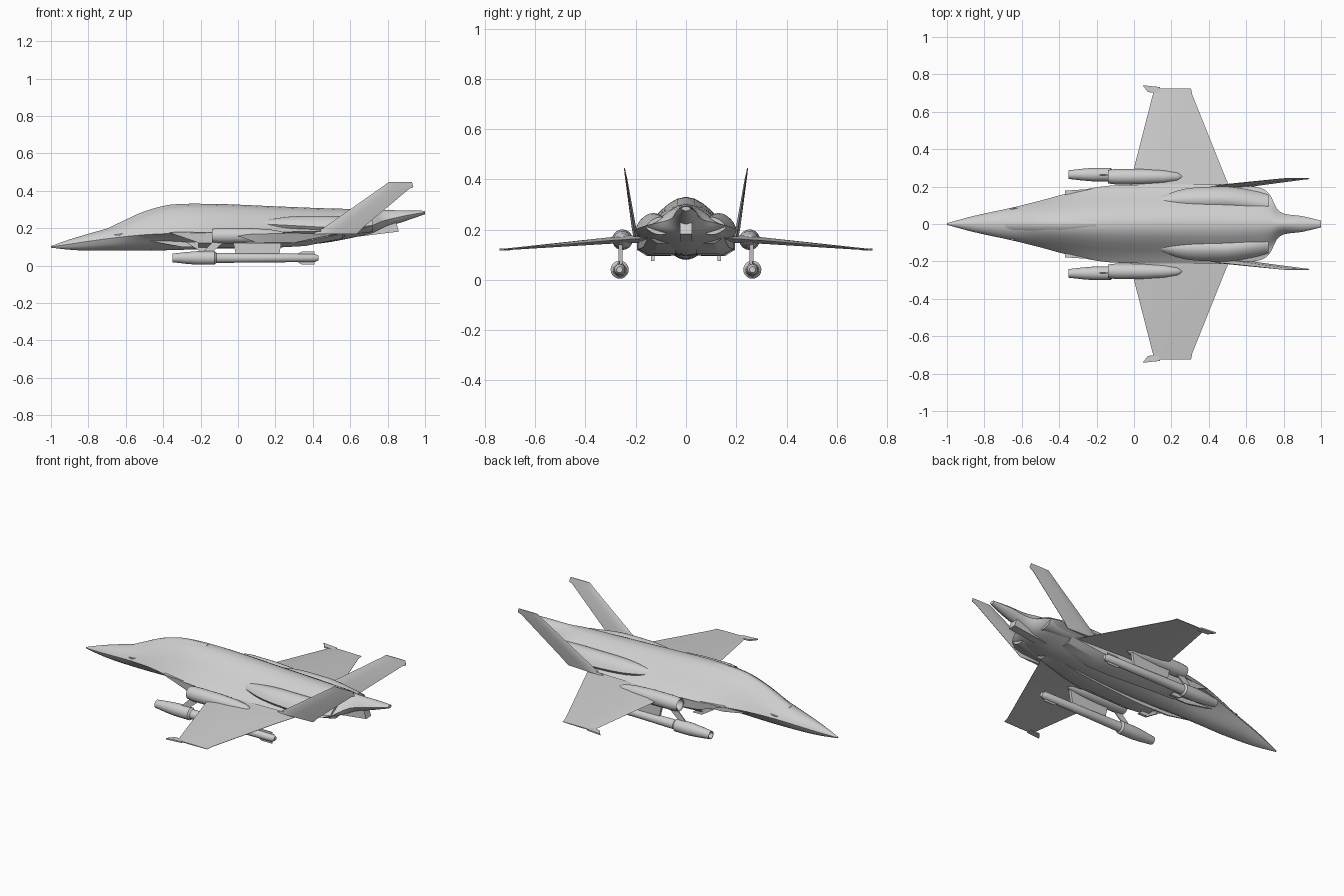
import bpy, bmesh, math

cube = bpy.data.objects.get("Cube")
if cube:
    bpy.data.objects.remove(cube)

grey = bpy.data.materials.new("light grey paint")
grey.use_nodes = True
grey.diffuse_color = (0.62, 0.62, 0.62, 1)
grey.node_tree.nodes["Principled BSDF"].inputs["Base Color"].default_value = (0.62, 0.62, 0.62, 1)


def loft(name, loops, mirror=False, smooth=35, caps=(True, True)):
    """Skin a row of matching closed loops; optionally mirror across y."""
    bm = bmesh.new()
    rings = [[bm.verts.new(p) for p in loop] for loop in loops]
    n = len(rings[0])
    for a, b in zip(rings, rings[1:]):
        for i in range(n):
            j = (i + 1) % n
            bm.faces.new((a[i], a[j], b[j], b[i]))
    if caps[0]:
        bm.faces.new(rings[0])
    if caps[1]:
        bm.faces.new(rings[-1])
    bmesh.ops.recalc_face_normals(bm, faces=bm.faces)
    mesh = bpy.data.meshes.new(name)
    bm.to_mesh(mesh)
    bm.free()
    mesh.materials.append(grey)
    obj = bpy.data.objects.new(name, mesh)
    bpy.context.collection.objects.link(obj)
    if mirror:
        mod = obj.modifiers.new("Mirror", 'MIRROR')
        mod.use_axis = (False, True, False)
    bpy.ops.object.select_all(action='DESELECT')
    obj.select_set(True)
    bpy.context.view_layer.objects.active = obj
    bpy.ops.object.shade_smooth_by_angle(angle=math.radians(smooth))
    return obj


def hull_section(x, w, mid, top, bottom, p, q, yc=0, half=12):
    """Chined section: p and q set how bell-shaped the top and bottom are."""
    pts = []
    for i in range(half * 2):
        t = 1 - 2 * (i % half) / half
        s = max(0, math.cos(math.pi / 2 * t))
        if i < half:
            pts.append((x, yc + w * t, mid + (top - mid) * s ** p))
        else:
            pts.append((x, yc - w * t, mid - (mid - bottom) * s ** q))
    return pts


def spline(rows, steps=4):
    """Subdivide a row table with a Catmull-Rom curve limited to neighbours."""
    out = []
    for k in range(len(rows) - 1):
        a, b, c, d = rows[max(k - 1, 0)], rows[k], rows[k + 1], rows[min(k + 2, len(rows) - 1)]
        for s in range(steps):
            t = s / steps
            row = []
            for e, f, g, h in zip(a, b, c, d):
                v = f + t * ((g - e) / 2 + t * (e - 2.5 * f + 2 * g - h / 2 + t * (1.5 * (f - g) + (h - e) / 2)))
                row.append(min(max(v, min(f, g)), max(f, g)))
            out.append(row)
    return out + [list(rows[-1])]


def lathe(name, profile, y, z, sides=20, caps=(True, True)):
    """Turn (x, radius) pairs about a fore-and-aft axis."""
    turn = [2 * math.pi * i / sides for i in range(sides)]
    loops = [[(x, y + r * math.cos(a), z + r * math.sin(a)) for a in turn] for x, r in profile]
    return loft(name, loops, True, 35, caps)


def plate(name, outline, y0, y1, mirror=False):
    """Extrude a side outline of (x, z) points between two y values."""
    return loft(name, [[(x, y, z) for x, z in outline] for y in (y0, y1)], mirror, 20)


# Fuselage: x, half width, chine height, top, bottom, top and bottom shape
body = [
    (-1.0, .004, .10, .104, .096, .6, .6),
    (-.9, .032, .115, .14, .085, .6, .6),
    (-.8, .056, .13, .17, .08, .6, .6),
    (-.65, .088, .15, .215, .08, .7, .7),
    (-.5, .125, .165, .285, .08, .9, 1.3),
    (-.35, .165, .172, .323, .083, 1.1, 2),
    (-.13, .205, .178, .33, .09, 1.3, 2),
    (.2, .21, .18, .317, .10, 1.4, 1.2),
    (.45, .21, .185, .307, .12, 1.5, 1),
    (.64, .20, .20, .302, .155, 2, 1),
    (.72, .165, .215, .298, .175, 2, 1),
    (.78, .065, .24, .297, .20, 1, .8),
    (.9, .042, .268, .295, .24, .7, .7),
    (1.0, .018, .285, .293, .275, .6, .6),
]
loft("fuselage", [hull_section(*row) for row in spline(body)])

# Canopy, barely proud of the nose
canopy = [
    (-.69, .03, .19, .203, .18, .8, .8),
    (-.62, .055, .19, .236, .18, .8, .8),
    (-.5, .07, .22, .29, .2, .8, .8),
    (-.36, .065, .27, .326, .25, .8, .8),
    (-.2, .03, .31, .331, .3, .8, .8),
]
loft("canopy", [hull_section(*row) for row in spline(canopy)])

# Raised engine shoulders either side of the spine
shoulder = [
    (.1, .01, .225, .235, .2, .7, .7, .12),
    (.28, .06, .215, .262, .18, .7, .7, .13),
    (.5, .07, .205, .266, .16, .7, .7, .13),
    (.72, .06, .21, .25, .18, .7, .7, .10),
]
loft("engine_shoulder", [hull_section(*row) for row in spline(shoulder)], True)

# Intake ducts: raked open mouth, hollow front, tapering to the rear
def duct_loop(top_x, low_x, y0, y1, z0, z1):
    mid = (y0 + y1) / 2
    return [(top_x, y0, z1), (top_x, y1, z1), (low_x, y1, z0 + .025),
            (low_x, mid + .02, z0), (low_x, y0, z0)]

loft("intake_duct", [
    duct_loop(-.1, -.1, .085, .165, .11, .165),
    duct_loop(-.36, -.2, .082, .17, .105, .172),
    duct_loop(-.37, -.21, .075, .178, .097, .178),
    duct_loop(-.12, -.1, .075, .195, .095, .182),
    duct_loop(.22, .22, .05, .19, .097, .18),
    duct_loop(.4, .36, .04, .17, .105, .19),
    duct_loop(.6, .56, .04, .15, .145, .2),
], True, 30)
plate("intake_splitter", [(-.66, .165), (-.58, .178), (-.36, .178), (-.21, .10), (-.3, .10)], .078, .086, True)
plate("intake_lip", [(-.28, .125), (-.2, .125), (-.14, .075), (-.2, .075)], .125, .14, True)

# Wings: span position, leading edge, trailing edge, height, half thickness
def blade(name, rows, upright=False):
    loops = []
    for s, front, back, other, t in rows:
        chord = back - front
        pts = [(front, 0), (front + chord * .12, t * .75), (front + chord * .4, t), (back, .001),
               (back, -.001), (front + chord * .4, -t), (front + chord * .12, -t * .75)]
        loops.append([(x, other + d, s) if upright else (x, s, other + d) for x, d in pts])
    return loft(name, loops, True, 25)

blade("wing", [
    (.15, -.03, .53, .166, .017),
    (.3, 0, .468, .157, .013),
    (.69, .10, .312, .124, .004),
    (.725, .11, .305, .121, .003),
])
loft("wing_tip_rail", [[(x, y, z) for x, y in
     ((.045, .742), (.075, .705), (.14, .70), (.14, .732))] for z in (.117, .125)], True)

# Canted tail fins
blade("tail_fin", [
    (.17, .40, .635, .20, .009),
    (.2, .455, .665, .206, .009),
    (.41, .755, .915, .239, .004),
    (.42, .77, .938, .241, .003),
    (.446, .805, .93, .245, .002),
], True)

# Keel below the tail boom
plate("tail_keel", [(.42, .13), (.6, .15), (.86, .182), (.845, .232), (.78, .25), (.5, .2)], -.024, .024)

# Wing-root nacelles with hollow mouths
lathe("nacelle", [(.02, .006), (0, .026), (-.135, .032), (-.14, .036), (-.1, .041), (.05, .041),
                  (.16, .035), (.23, .024), (.255, .012), (.262, .003)], .253, .16)

# Pods slung below on pylons
lathe("pod", [(-.31, .012), (-.35, .019), (-.35, .023), (-.28, .031), (-.22, .036), (-.125, .036),
              (-.115, .027), (.1, .024), (.41, .022), (.43, .012)], .264, .041)
plate("pylon", [(-.03, .14), (-.01, .055), (.22, .055), (.235, .14)], .252, .268, True)
plate("pylon_front_brace", [(-.2, .06), (-.15, .06), (-.06, .14), (-.12, .14)], .259, .265, True)

# Pod fins
for k in range(2):
    plate("pod_fin_" + ("upper", "lower")[k],
          [(.28, .041), (.34, .041 + (.034, -.034)[k]), (.41, .041 + (.034, -.034)[k]), (.41, .041)],
          .262, .266, True)
